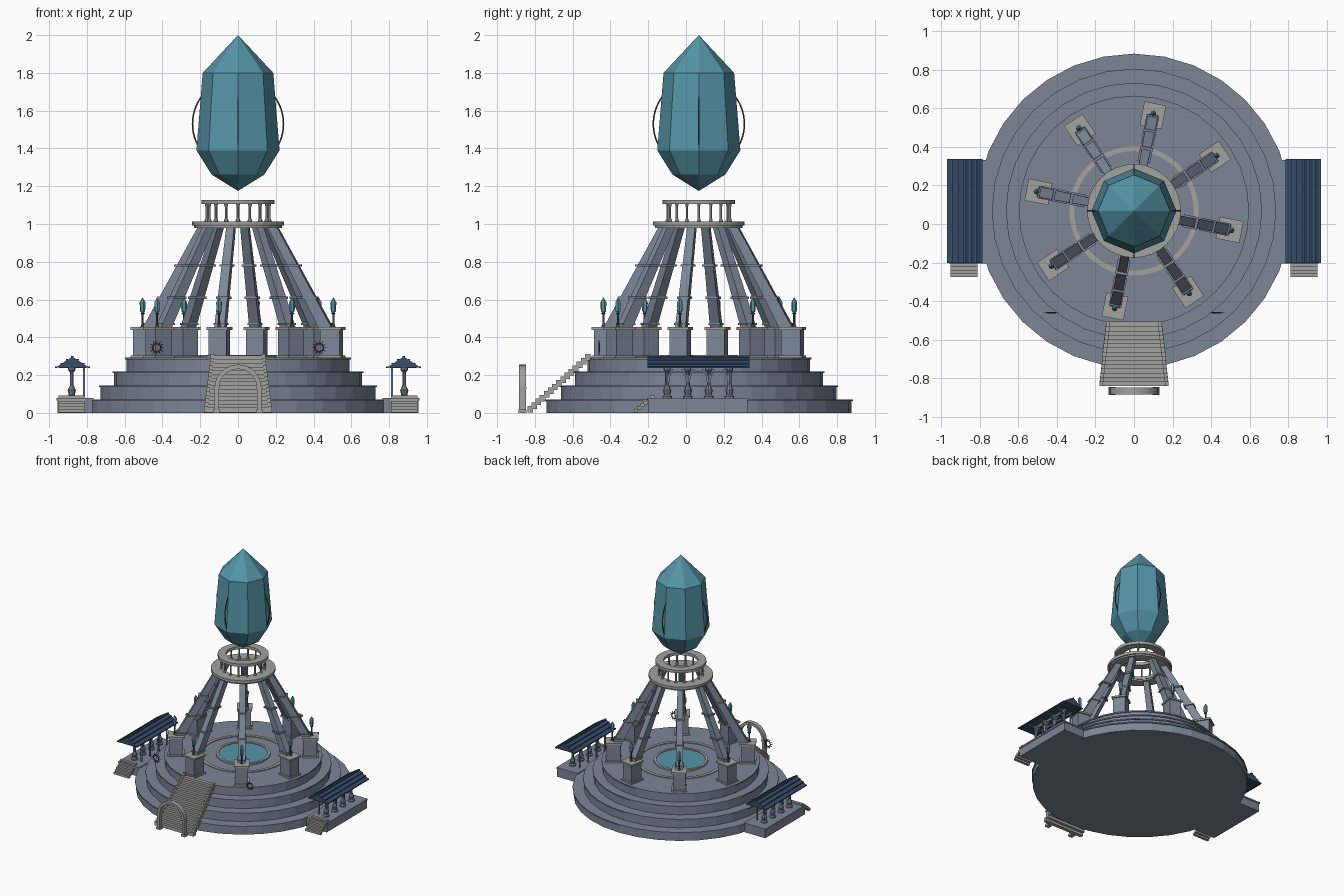
import bpy, bmesh, math
from mathutils import Matrix, Vector

if "Cube" in bpy.data.objects:
    bpy.data.objects.remove(bpy.data.objects["Cube"])

CY = 0.068
C = Matrix.Translation((0, CY, 0))


def material(name, rgb):
    m = bpy.data.materials.new(name)
    m.diffuse_color = (*rgb, 1)
    m.use_nodes = True
    m.node_tree.nodes["Principled BSDF"].inputs["Base Color"].default_value = m.diffuse_color
    return m


SLATE = material("slate", (0.20, 0.24, 0.31))
TRIM = material("pale_stone", (0.36, 0.36, 0.34))
CRYSTAL = material("teal_crystal", (0.09, 0.30, 0.38))
ROOF = material("blue_roof", (0.035, 0.075, 0.14))
METAL = material("dark_metal", (0.08, 0.08, 0.08))


def finish(name, bm, mat, matrix=Matrix()):
    bmesh.ops.transform(bm, matrix=matrix, verts=bm.verts)
    bmesh.ops.recalc_face_normals(bm, faces=bm.faces)
    me = bpy.data.meshes.new(name)
    bm.to_mesh(me)
    bm.free()
    me.materials.append(mat)
    ob = bpy.data.objects.new(name, me)
    bpy.context.collection.objects.link(ob)
    return ob


def box(bm, size, loc, rot=Matrix()):
    m = rot @ Matrix.Translation(loc) @ Matrix.Diagonal((*size, 1))
    bmesh.ops.create_cube(bm, size=1, matrix=m)


def lathe(bm, prof, n, m=Matrix(), closed=False, phase=0.0):
    rows = []
    for r, z in prof:
        k = 1 if r == 0 else n
        rows.append([bm.verts.new(m @ Vector((r * math.cos(phase + math.tau * i / n),
                     r * math.sin(phase + math.tau * i / n), z))) for i in range(k)])
    pairs = list(zip(rows, rows[1:])) + ([(rows[-1], rows[0])] if closed else [])
    for a, b in pairs:
        for i in range(n):
            j = (i + 1) % n
            f = [a[i % len(a)], a[j % len(a)], b[j % len(b)], b[i % len(b)]]
            bm.faces.new(list(dict.fromkeys(f)))


def ring(bm, r0, r1, z0, z1, n, m=Matrix()):
    lathe(bm, [(r0, z0), (r1, z0), (r1, z1), (r0, z1)], n, m, True)


def torus(bm, R, r, n, m=Matrix()):
    lathe(bm, [(R + r * math.cos(a), r * math.sin(a))
               for a in (math.tau * i / 6 for i in range(6))], n, m, True)


def strut(bm, a, b, wa, wb, rot=Matrix()):
    # tapered beam with level ends; w = (radial, tangential) widths
    def loop(p, w):
        return [bm.verts.new(rot @ Vector((p[0] + sx * w[0] / 2, p[1] + sy * w[1] / 2, p[2])))
                for sx, sy in ((-1, -1), (1, -1), (1, 1), (-1, 1))]
    A, B = loop(a, wa), loop(b, wb)
    bm.faces.new(A)
    bm.faces.new(B)
    for i in range(4):
        bm.faces.new((A[i], A[(i + 1) % 4], B[(i + 1) % 4], B[i]))


def arch_band(bm, r0, r1, spring, base, depth, m, n=16):
    # band along jambs and a half circle, in local XZ
    def path(r):
        return [(r, base)] + [(r * math.cos(math.pi * i / n), spring + r * math.sin(math.pi * i / n))
                              for i in range(n + 1)] + [(-r, base)]
    I, O = path(r0), path(r1)
    sec = [[bm.verts.new(m @ Vector((p[0], y, p[1]))) for p, y in
            ((i, -depth / 2), (o, -depth / 2), (o, depth / 2), (i, depth / 2))] for i, o in zip(I, O)]
    for a, b in zip(sec, sec[1:]):
        for k in range(4):
            bm.faces.new((a[k], a[(k + 1) % 4], b[(k + 1) % 4], b[k]))
    bm.faces.new(sec[0])
    bm.faces.new(sec[-1])


# stepped round base, each tier with a thin lip
for i, (r, z0, z1) in enumerate([(0.815, 0, 0.072), (0.737, 0.07, 0.146),
                                 (0.664, 0.144, 0.22), (0.597, 0.218, 0.293)]):
    bm = bmesh.new()
    lathe(bm, [(0, z0), (r - 0.008, z0), (r - 0.008, z1 - 0.01), (r, z1 - 0.01), (r, z1), (0, z1)], 32)
    finish(f"base_tier_{i + 1}", bm, SLATE, C)

# floor inlay and central pool
bm = bmesh.new()
ring(bm, 0.31, 0.335, 0.285, 0.299, 48)
ring(bm, 0.185, 0.205, 0.285, 0.306, 32)
finish("floor_rings", bm, TRIM, C)
bm = bmesh.new()
lathe(bm, [(0, 0.285), (0.186, 0.285), (0.186, 0.300), (0, 0.300)], 32)
finish("pool", bm, CRYSTAL, C)

# eight pedestals, leaning legs and lamp crystals
ped, caps, legs, bands, lamps, stems = (bmesh.new() for _ in range(6))
foot, head = Vector((0.475, 0, 0.45)), Vector((0.185, 0, 0.99))
for k in range(8):
    R = Matrix.Rotation(math.radians(-11.25 + 45 * k), 4, 'Z')
    box(ped, (0.105, 0.095, 0.15), (0.505, 0, 0.367), R)
    box(caps, (0.125, 0.115, 0.014), (0.505, 0, 0.298), R)
    box(caps, (0.125, 0.115, 0.014), (0.505, 0, 0.447), R)
    strut(legs, foot, head, (0.07, 0.055), (0.05, 0.042), R)
    for z in (0.47, 0.61, 0.78):
        p = foot.lerp(head, (z - 0.45) / 0.54)
        box(bands, (0.08, 0.066, 0.012), p, R)
    lathe(lamps, [(0, 0.52), (0.014, 0.54), (0.016, 0.585), (0, 0.612)], 6, R @ Matrix.Translation((0.515, 0, 0)))
    lathe(stems, [(0, 0.45), (0.014, 0.45), (0.006, 0.47), (0.006, 0.52), (0.014, 0.53), (0, 0.53)], 6,
          R @ Matrix.Translation((0.515, 0, 0)))
finish("pedestals", ped, SLATE, C)
finish("pedestal_caps", caps, TRIM, C)
finish("leaning_legs", legs, SLATE, C)
finish("leg_bands", bands, SLATE, C)
finish("lamp_crystals", lamps, CRYSTAL, C)
finish("lamp_stems", stems, METAL, C)

# crown rings and balusters
bm = bmesh.new()
ring(bm, 0.15, 0.232, 0.98, 0.992, 32)
ring(bm, 0.145, 0.243, 0.992, 1.014, 32)
ring(bm, 0.13, 0.192, 1.105, 1.128, 32)
for k in range(16):
    a = math.tau * k / 16
    lathe(bm, [(0.012, 1.01), (0.012, 1.02), (0.007, 1.03), (0.007, 1.09), (0.011, 1.107)], 6,
          Matrix.Translation((0.165 * math.cos(a), 0.165 * math.sin(a), 0)))
finish("crown_gallery", bm, TRIM, C)

# great crystal with two thin upright hoops
bm = bmesh.new()
lathe(bm, [(0, 1.175), (0.14, 1.262), (0.22, 1.39), (0.187, 1.80), (0, 2.0)], 8)
finish("great_crystal", bm, CRYSTAL, C)
bm = bmesh.new()
for ax in 'XY':
    torus(bm, 0.241, 0.004, 64, Matrix.Translation((0, 0, 1.53)) @ Matrix.Rotation(math.pi / 2, 4, ax))
finish("crystal_hoops", bm, METAL, C)

# main stair, narrowing upward, with stepped edges
bm = bmesh.new()
N = 15
for i in range(N):
    t = i / (N - 1)
    y, z, w = -0.825 + 0.305 * t, 0.015 + 0.275 * t, 0.325 - 0.07 * t
    box(bm, (w, 0.03, 0.026), (0, y, z))
    for s in (-1, 1):
        box(bm, (0.02, 0.03, 0.034), (s * (w / 2 + 0.007), y, z + 0.004))
finish("main_stair", bm, TRIM)

# entrance arch
bm = bmesh.new()
M = Matrix.Translation((0, -0.865, 0))
arch_band(bm, 0.103, 0.124, 0.132, 0, 0.036, M)
arch_band(bm, 0.100, 0.106, 0.132, 0, 0.026, M)
for s in (-1, 1):
    box(bm, (0.036, 0.042, 0.018), (s * 0.114, -0.865, 0.009))
    box(bm, (0.032, 0.040, 0.010), (s * 0.114, -0.865, 0.132))
finish("entrance_arch", bm, TRIM)

# sun-shaped ornaments
bm = bmesh.new()
for s in (-1, 1):
    M = Matrix.Translation((s * 0.43, -0.46, 0.345)) @ Matrix.Rotation(math.pi / 2, 4, 'X')
    torus(bm, 0.022, 0.004, 20, M)
    for k in range(12):
        box(bm, (0.016, 0.004, 0.004), (0.031, 0, 0), M @ Matrix.Rotation(math.tau * k / 12, 4, 'Z'))
finish("sun_ornaments", bm, METAL)

# side pavilions
for side, s in (("left", -1), ("right", 1)):
    bm = bmesh.new()
    box(bm, (0.185, 0.525, 0.066), (s * 0.8625, 0.063, 0.033))
    box(bm, (0.195, 0.535, 0.012), (s * 0.8625, 0.063, 0.072))
    finish(side + "_pavilion_platform", bm, SLATE)
    bm = bmesh.new()
    for i in range(6):
        box(bm, (0.14, 0.022, 0.018), (s * 0.88, -0.264 + 0.017 * i, 0.012 + 0.014 * i))
    finish(side + "_pavilion_stair", bm, TRIM)
    # columns, arches and beams
    bm = bmesh.new()
    ys = [-0.10 + 0.11 * i for i in range(4)]
    for y in ys:
        lathe(bm, [(0, 0.075), (0.025, 0.075), (0.025, 0.088), (0.016, 0.095), (0.022, 0.12), (0.010, 0.145),
                   (0.010, 0.215), (0.02, 0.228), (0.02, 0.25), (0, 0.25)], 8, Matrix.Translation((s * 0.88, y, 0)))
        box(bm, (0.010, 0.010, 0.155), (s * 0.815, y, 0.152))
        box(bm, (0.14, 0.014, 0.012), (s * 0.875, y, 0.243))
    for a, b in zip(ys, ys[1:]):
        M = Matrix.Translation((s * 0.88, (a + b) / 2, 0)) @ Matrix.Rotation(math.pi / 2, 4, 'Z')
        arch_band(bm, 0.043, 0.052, 0.178, 0.16, 0.014, M, 8)
    for x in (0.815, 0.88):
        box(bm, (0.012, 0.36, 0.014), (s * x, 0.065, 0.235))
    finish(side + "_pavilion_columns", bm, SLATE)
    # pitched roof with raised battens
    bm = bmesh.new()
    y0, y1 = -0.203, 0.337
    tri = [(-0.088, 0.24), (0.088, 0.24), (0, 0.298)]
    A, B = ([bm.verts.new((s * 0.877 + x, y, z)) for x, z in tri] for y in (y0, y1))
    bm.faces.new(A)
    bm.faces.new(B)
    for i in range(3):
        bm.faces.new((A[i], A[(i + 1) % 3], B[(i + 1) % 3], B[i]))
    for q in (-1, 1):
        for t in (0.02, 0.35, 0.68):
            box(bm, (0.012, y1 - y0, 0.008), (s * 0.877 + q * 0.088 * (1 - t), (y0 + y1) / 2, 0.241 + 0.058 * t))
    box(bm, (0.014, y1 - y0, 0.008), (s * 0.877, (y0 + y1) / 2, 0.297))
    finish(side + "_pavilion_roof", bm, ROOF)
